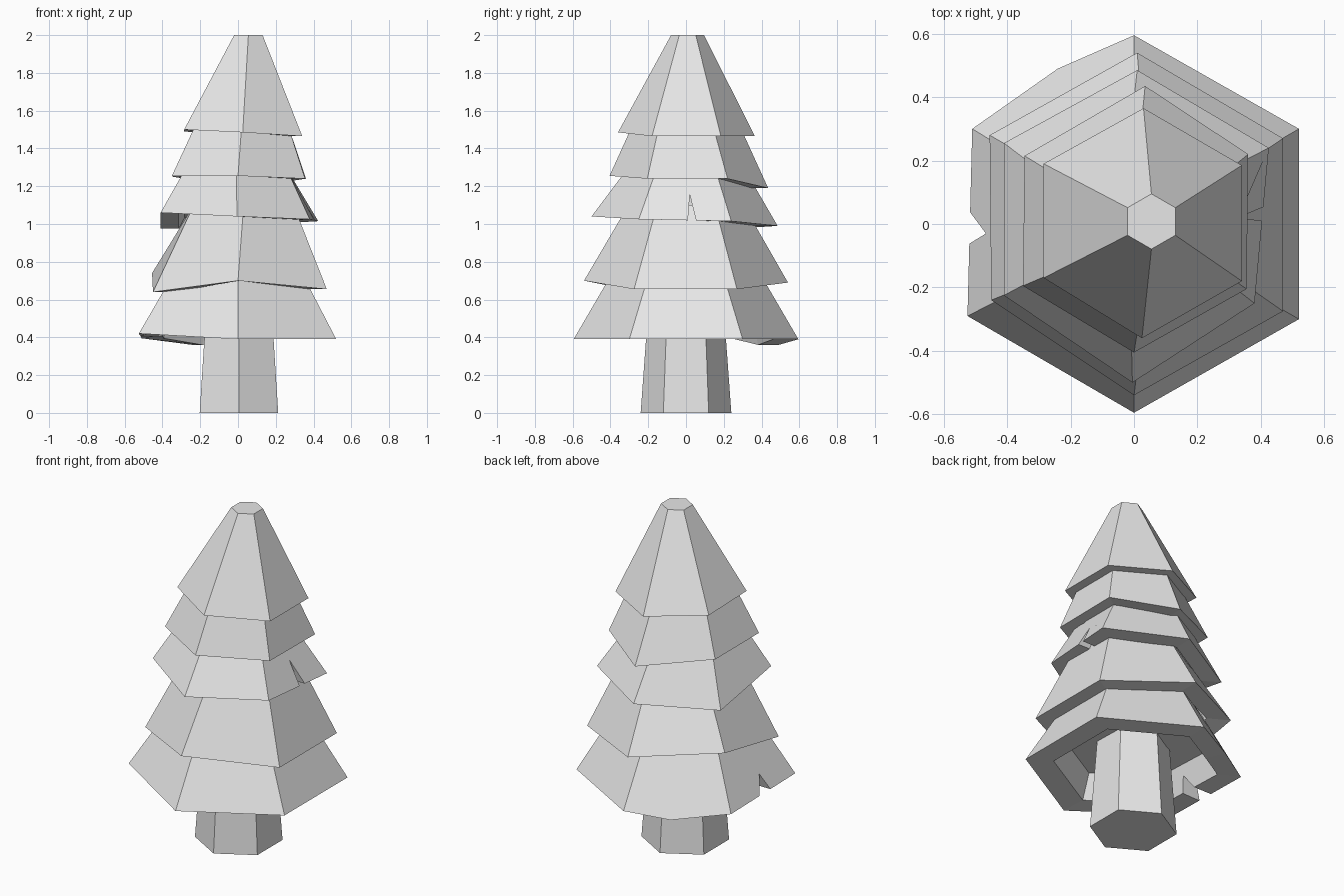
import bpy, bmesh, math
from mathutils import Vector

cube = bpy.data.objects.get("Cube")
if cube:
    bpy.data.objects.remove(cube, do_unlink=True)

grey = bpy.data.materials.new("plain grey")
grey.use_nodes = True
grey.diffuse_color = (0.8, 0.8, 0.8, 1)
grey.node_tree.nodes["Principled BSDF"].inputs["Base Color"].default_value = (0.8, 0.8, 0.8, 1)


def hexagon(radius, z, cx=0.0, cy=0.0):
    """Six corners, counter-clockwise from the front corner."""
    angles = [math.radians(60 * i - 90) for i in range(6)]
    return [Vector((cx + radius * math.cos(a), cy + radius * math.sin(a), z)) for a in angles]


def loft(name, rings):
    """Closed solid skinned through rings of equal length, ordered bottom to top."""
    bm = bmesh.new()
    loops = [[bm.verts.new(p) for p in ring] for ring in rings]
    count = len(loops[0])
    for low, high in zip(loops, loops[1:]):
        for i in range(count):
            j = (i + 1) % count
            bm.faces.new((low[i], low[j], high[j], high[i]))
    bm.faces.new(loops[0][::-1])
    bm.faces.new(loops[-1])
    bmesh.ops.recalc_face_normals(bm, faces=bm.faces)
    mesh = bpy.data.meshes.new(name)
    bm.to_mesh(mesh)
    bm.free()
    mesh.materials.append(grey)
    obj = bpy.data.objects.new(name, mesh)
    bpy.context.collection.objects.link(obj)
    return obj


def tier(name, corners, top, hollow=0.06):
    """Branch skirt: uneven lower rim, hollow underside, regular upper ring."""
    rim = [Vector(c) for c in corners]
    if len(rim) > len(top):  # extra rim corner on the back right slope
        top = top[:4] + [(top[3] + top[4]) / 2] + top[4:]
    centre = sum(top, Vector()) / len(top)

    def shrink(p, s, rise):
        return Vector((centre.x + (p.x - centre.x) * s, centre.y + (p.y - centre.y) * s, p.z + rise))

    inner = [shrink(p, 0.76, 0) for p in rim]
    roof = [shrink(p, 0.68, hollow) for p in rim]
    return loft(name, [roof, inner, rim, top])


def notch(obj, inner_x, outer_x, outline):
    """Cut a wedge through the rim; outline is a triangle in y and z."""
    cutter = loft("notch_cutter", [[Vector((x, y, z)) for y, z in outline] for x in (inner_x, outer_x)])
    cutter.hide_render = True
    mod = obj.modifiers.new("notch", 'BOOLEAN')
    mod.operation = 'DIFFERENCE'
    mod.solver = 'EXACT'
    mod.object = cutter
    bpy.context.view_layer.objects.active = obj
    bpy.ops.object.modifier_apply(modifier=mod.name)
    bpy.data.objects.remove(cutter, do_unlink=True)


# Trunk
loft("trunk", [hexagon(0.24, 0, 0.005), hexagon(0.2, 0.55, 0.005)])

# Branch tiers, corners from the front one counter-clockwise
bottom = tier("bottom_branches", [
    (0, -.595, .39), (.52, -.3, .39), (.52, .3, .39), (0, .595, .39),
    (-.24, .49, .36), (-.51, .3, .395), (-.525, -.29, .42)],
    hexagon(0.385, 0.75), hollow=0.15)
notch(bottom, -0.3, -0.7, [(-.08, .36), (.07, .36), (-.03, .5)])

tier("lower_branches", [
    (0, -.54, .7), (.47, -.275, .655), (.47, .27, .655),
    (.01, .54, .69), (-.455, .28, .74), (-.45, -.24, .64)],
    hexagon(0.305, 1.1, 0.03))

middle = tier("middle_branches", [
    (-.005, -.5, 1.04), (.38, -.25, 1.025), (.425, .24, 1.015),
    (.01, .485, .99), (-.41, .255, .975), (-.41, -.225, 1.06)],
    hexagon(0.305, 1.3, -0.01))
notch(middle, 0.28, 0.6, [(.005, .95), (.07, .95), (.02, 1.155)])

tier("upper_branches", [
    (0, -.405, 1.255), (.355, -.205, 1.24), (.36, .22, 1.24),
    (.035, .435, 1.19), (-.345, .215, 1.25), (-.35, -.195, 1.255)],
    hexagon(0.28, 1.53, 0.02))

tier("treetop", [
    (.025, -.36, 1.485), (.34, -.18, 1.465), (.34, .185, 1.465),
    (.03, .365, 1.465), (-.285, .19, 1.49), (-.285, -.17, 1.5)],
    hexagon(0.087, 2, 0.055, 0.008))
